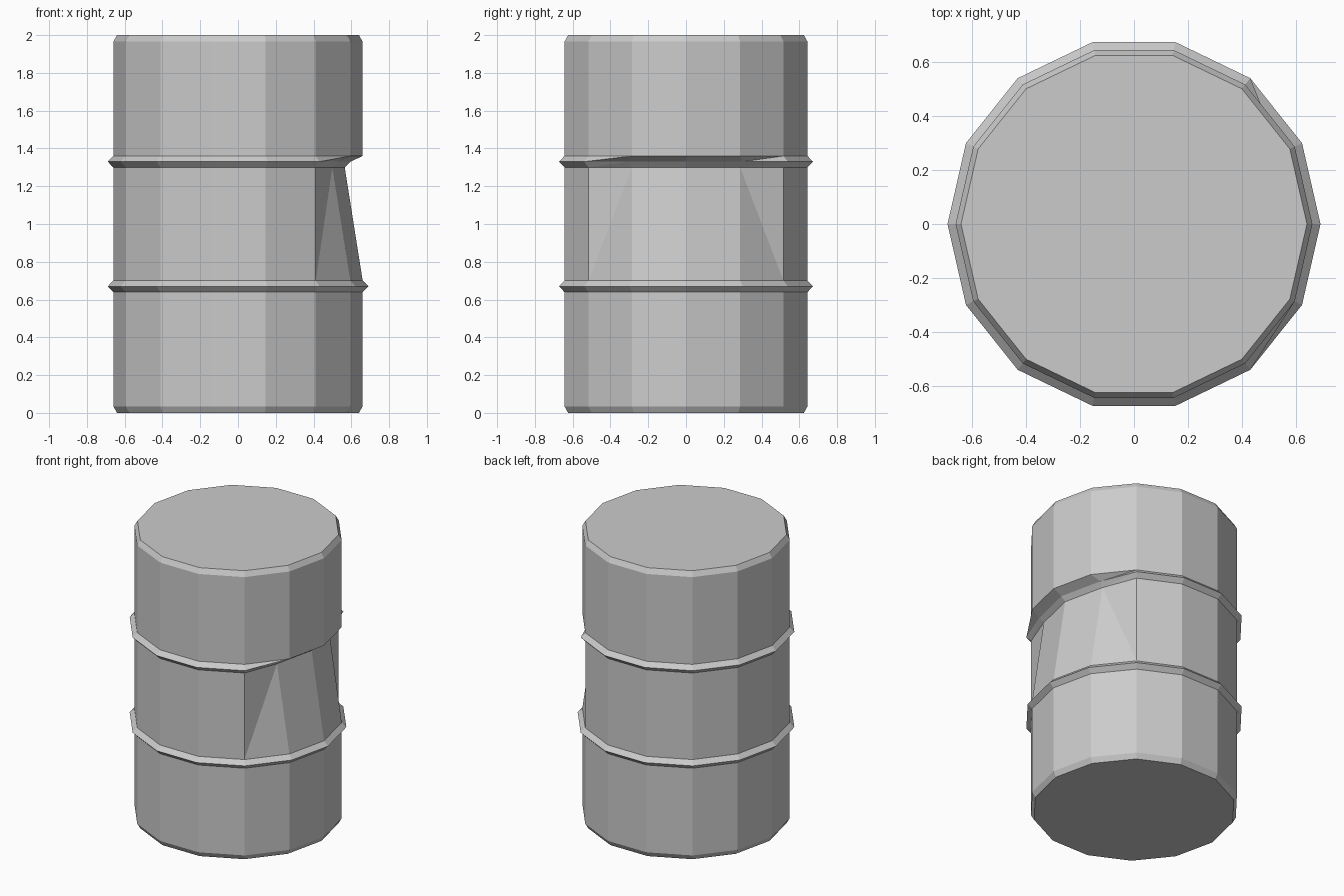
import bpy, bmesh
from math import cos, sin, tau

if "Cube" in bpy.data.objects:
    bpy.data.objects.remove(bpy.data.objects["Cube"])

SIDES = 14
DENT = 0.095
# Barrel profile (radius, height): chamfered ends and two hoops
PROFILE = [(0.64, 0.0), (0.66, 0.035), (0.66, 0.64), (0.69, 0.67), (0.66, 0.70),
           (0.66, 1.30), (0.69, 1.33), (0.66, 1.36), (0.66, 1.965), (0.64, 2.0)]
DENT_ROWS = (5, 6)                    # lower half of the upper hoop
DENT_COLS = (0, 1, SIDES - 1)         # columns facing +x

bm = bmesh.new()

# Rings of vertices, pushed inwards where the barrel is dented
rings = []
for row, (r, z) in enumerate(PROFILE):
    ring = []
    for k in range(SIDES):
        a = tau * k / SIDES
        push = DENT if row in DENT_ROWS and k in DENT_COLS else 0.0
        ring.append(bm.verts.new((r * cos(a) - push, r * sin(a), z)))
    rings.append(ring)

# Wall panels; the twisted panels at the dent's sides are split in triangles
for row in range(len(rings) - 1):
    for k in range(SIDES):
        n = (k + 1) % SIDES
        a, b = rings[row][k], rings[row][n]
        c, d = rings[row + 1][n], rings[row + 1][k]
        if row in (4, 5, 6) and k in (1, SIDES - 2):
            if row == 4 and k == 1:
                bm.faces.new((a, b, d))
                bm.faces.new((b, c, d))
            else:
                bm.faces.new((a, b, c))
                bm.faces.new((a, c, d))
        else:
            bm.faces.new((a, b, c, d))

# Lid and base
bm.faces.new(rings[-1])
bm.faces.new(rings[0][::-1])

mesh = bpy.data.meshes.new("dented_barrel")
bm.to_mesh(mesh)
bm.free()
barrel = bpy.data.objects.new("dented_barrel", mesh)
bpy.context.collection.objects.link(barrel)
